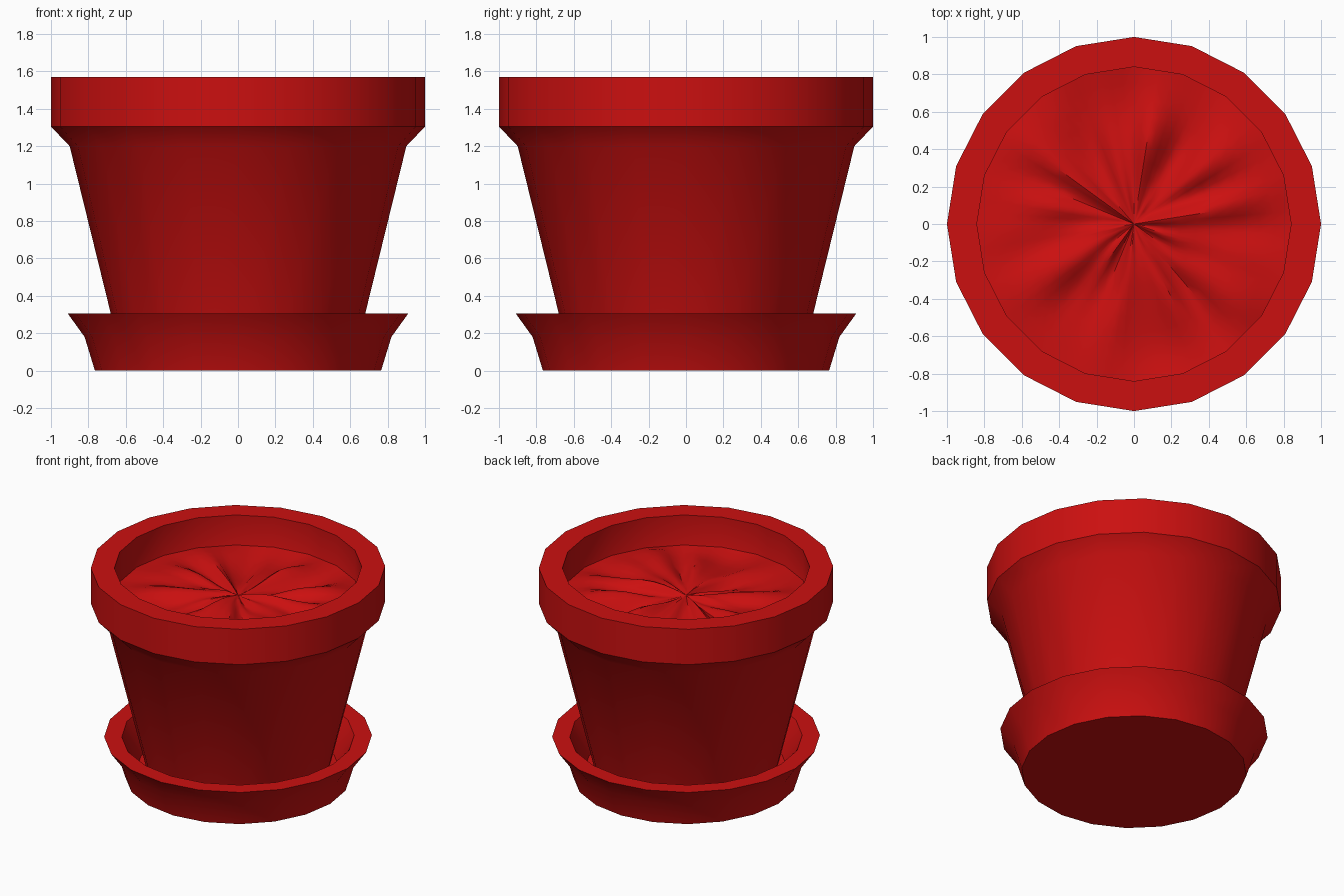
import bpy, bmesh, math
from mathutils import Vector, noise

if "Cube" in bpy.data.objects:
    bpy.data.objects.remove(bpy.data.objects["Cube"])

SIDES = 20
STEP = 2 * math.pi / SIDES

red = bpy.data.materials.new("red_clay")
red.diffuse_color = (0.6, 0.005, 0.005, 1)
red.use_nodes = True
red.node_tree.nodes["Principled BSDF"].inputs["Base Color"].default_value = red.diffuse_color


def finish(bm, name):
    bmesh.ops.recalc_face_normals(bm, faces=bm.faces)
    mesh = bpy.data.meshes.new(name)
    bm.to_mesh(mesh)
    bm.free()
    mesh.materials.append(red)
    obj = bpy.data.objects.new(name, mesh)
    bpy.context.collection.objects.link(obj)
    bpy.ops.object.select_all(action='DESELECT')
    obj.select_set(True)
    bpy.context.view_layer.objects.active = obj
    bpy.ops.object.shade_smooth_by_angle(angle=math.radians(40))
    return obj


def lathe(name, profile):
    # Spin an (r, z) profile and cap both ends with flat faces
    bm = bmesh.new()
    rings = [[bm.verts.new((r * math.cos(i * STEP), r * math.sin(i * STEP), z))
              for i in range(SIDES)] for r, z in profile]
    for a, b in zip(rings, rings[1:]):
        for i in range(SIDES):
            j = (i + 1) % SIDES
            bm.faces.new((a[i], a[j], b[j], b[i]))
    bm.faces.new(rings[0])
    bm.faces.new(rings[-1])
    return finish(bm, name)


# Saucer with flared lip
lathe("saucer", [(0.765, 0), (0.82, 0.18), (0.91, 0.305),
                 (0.79, 0.305), (0.73, 0.18), (0.69, 0.06)])

# Hollow pot with thick rim
lathe("pot", [(0.62, 0.06), (0.90, 1.20), (1.0, 1.305), (1.0, 1.57),
              (0.84, 1.57), (0.84, 1.28), (0.78, 1.18), (0.54, 0.16)])

# Soil: disc with creases radiating from the centre
SEG, RINGS, R, Z = 80, 10, 0.84, 1.345


def soil_point(k, i):
    a, t = i * 2 * math.pi / SEG, k / RINGS
    r = R * t * math.cos(STEP / 2) / math.cos(a % STEP - STEP / 2)
    crease = noise.noise(Vector((3 * math.cos(a), 3 * math.sin(a), 1.5 * t + 4.2)))
    height = 0.16 * crease * t ** 0.6 * (1 - t ** 3)
    return (r * math.cos(a), r * math.sin(a), Z + 0.015 * (1 - t) + height)


bm = bmesh.new()
centre = bm.verts.new((0, 0, Z + 0.015))
rings = [[bm.verts.new(soil_point(k, i)) for i in range(SEG)] for k in range(1, RINGS + 1)]
for i in range(SEG):
    j = (i + 1) % SEG
    bm.faces.new((centre, rings[0][i], rings[0][j]))
    for a, b in zip(rings, rings[1:]):
        bm.faces.new((a[i], b[i], b[j], a[j]))
soil = finish(bm, "soil")
